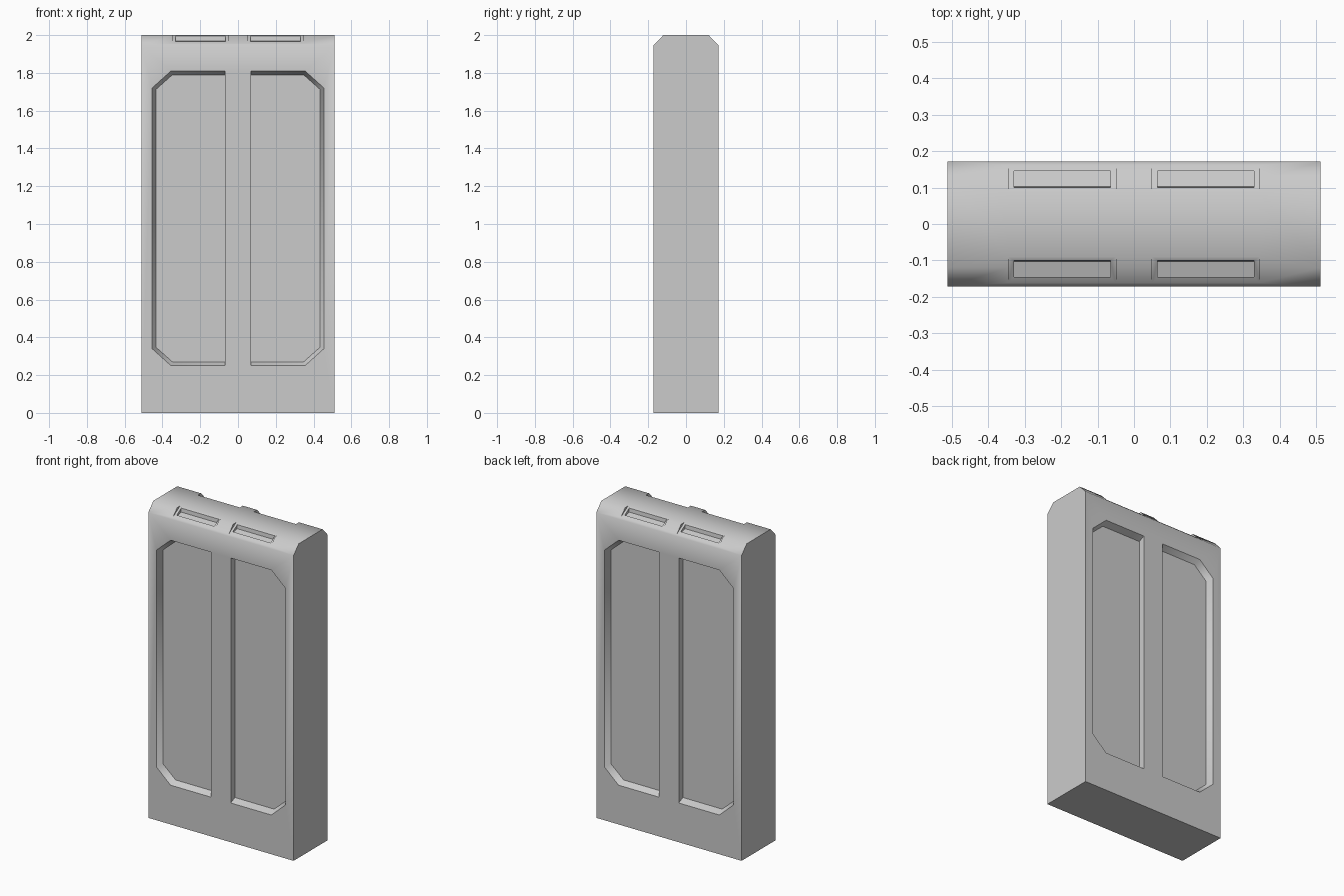
import bpy
import bmesh
import math

cube = bpy.data.objects.get("Cube")
if cube:
    bpy.data.objects.remove(cube, do_unlink=True)

grey = bpy.data.materials.new("plain grey")
grey.use_nodes = True
colour = (0.6, 0.6, 0.6, 1)
grey.diffuse_color = colour
grey.node_tree.nodes["Principled BSDF"].inputs["Base Color"].default_value = colour


def loft(bm, start, end):
    """Closed solid between two matching loops."""
    a = [bm.verts.new(p) for p in start]
    b = [bm.verts.new(p) for p in end]
    bm.faces.new(a)
    bm.faces.new(b[::-1])
    for i in range(len(a)):
        j = (i + 1) % len(a)
        bm.faces.new((a[j], a[i], b[i], b[j]))


def finish(bm, name):
    bmesh.ops.recalc_face_normals(bm, faces=bm.faces)
    mesh = bpy.data.meshes.new(name)
    bm.to_mesh(mesh)
    bm.free()
    mesh.materials.append(grey)
    obj = bpy.data.objects.new(name, mesh)
    bpy.context.collection.objects.link(obj)
    return obj


def bar(profile, x0, x1, name, mirrored=True):
    """Extrude a (y, z) profile along x, optionally into all four quadrants."""
    bm = bmesh.new()
    signs = [(sx, sy) for sx in (-1, 1) for sy in (-1, 1)] if mirrored else [(1, 1)]
    for sx, sy in signs:
        loft(bm, [(sx * x0, sy * y, z) for y, z in profile],
             [(sx * x1, sy * y, z) for y, z in profile])
    return finish(bm, name)


def panel_loop(inset):
    """Panel outline with clipped outer corners; the inner edge stays put."""
    lo, hi, k = 0.25 + inset, 1.81 - inset, 0.4 * inset
    side = 0.455 - inset
    return [(0.07, lo), (0.355 - k, lo), (side, 0.34 + k),
            (side, 1.72 - k), (0.355 - k, hi), (0.07, hi)]


# Main slab with bevelled top edges
HALF_Y = 0.172
half = [(HALF_Y, 0), (HALF_Y, 1.945), (0.12, 2)]
body = bar(half + [(-y, z) for y, z in half[::-1]], -0.512, 0.512, "body", False)

# Recessed panels on both faces, with sloping outer walls
bm = bmesh.new()
for sx in (-1, 1):
    for sy in (-1, 1):
        loops = [[(sx * x, sy * (HALF_Y - 2 * o), z) for x, z in panel_loop(o)]
                 for o in (-0.02, 0.02)]
        loft(bm, *loops)
panels = finish(bm, "panel_cutter")

# Sloped notches along the top edges, then a shallow slot in each
SLOPE = 0.614
notch = [(y, 2 - SLOPE * (y - 0.09)) for y in (0.08, 0.2)]
notches = bar(notch + [(0.2, 2.03), (0.08, 2.03)], 0.05, 0.345, "notch_cutter")
slots = bar([(0.095, 2.03), (0.103, 1.97), (0.145, 1.957), (0.145, 2.03)],
            0.065, 0.33, "slot_cutter")

bpy.ops.object.select_all(action="DESELECT")
body.select_set(True)
bpy.context.view_layer.objects.active = body
for cutter in (panels, notches, slots):
    cutter.hide_render = True
    cut = body.modifiers.new(cutter.name, "BOOLEAN")
    cut.operation = "DIFFERENCE"
    cut.solver = "EXACT"
    cut.object = cutter
    bpy.ops.object.modifier_apply(modifier=cut.name)
    bpy.data.objects.remove(cutter, do_unlink=True)

bpy.ops.object.shade_smooth_by_angle(angle=math.radians(50))
